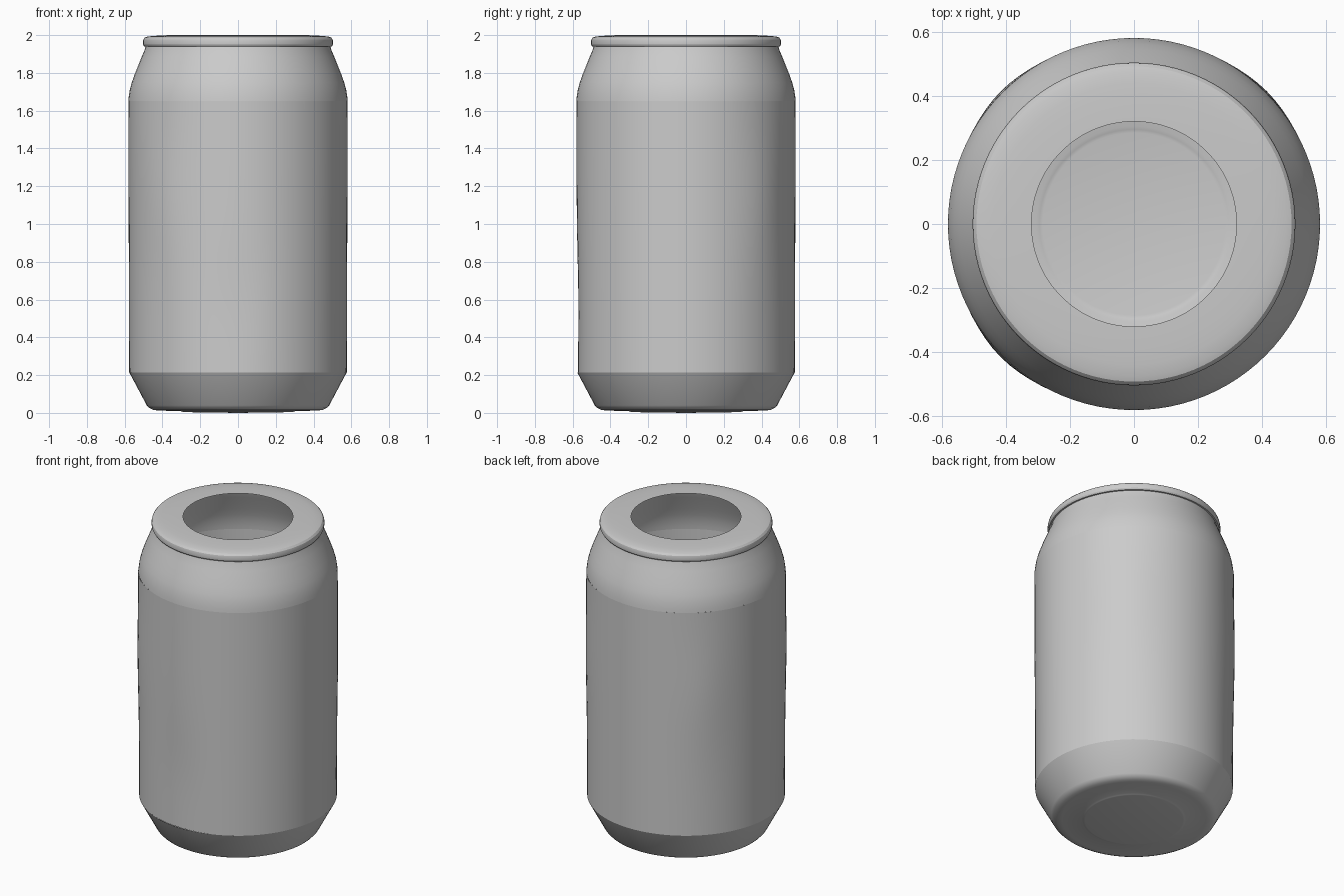
import bpy, bmesh, math

if "Cube" in bpy.data.objects:
    bpy.data.objects.remove(bpy.data.objects["Cube"])

SEG = 96

# Single flat colour
grey = bpy.data.materials.new("aluminium_grey")
grey.diffuse_color = (0.6, 0.6, 0.6, 1)
grey.use_nodes = True
grey.node_tree.nodes["Principled BSDF"].inputs["Base Color"].default_value = grey.diffuse_color


def angle_gap(a, b):
    return (a - b + math.pi) % (2 * math.pi) - math.pi


# Gentle bulges and dents of the thin wall: angle in degrees, height, depth
WOBBLES = [(45, 1.15, 0.007), (135, 1.1, 0.008), (225, 1.15, 0.009), (268, 0.55, -0.008)]


def wall_offset(ang, z):
    total = 0
    for deg, height, amount in WOBBLES:
        d = angle_gap(ang, math.radians(deg))
        total += amount * math.exp(-(d / 0.25) ** 2 - ((z - height) / 0.35) ** 2)
    return total


def lathe(name, profile, wobble=False):
    """Spin a (radius, height) profile, listed bottom to top on the outside."""
    bm = bmesh.new()
    rings = []
    for r, z in profile:
        if r == 0:
            rings.append([bm.verts.new((0, 0, z))] * SEG)
            continue
        ring = []
        for i in range(SEG):
            a = 2 * math.pi * i / SEG
            rr = r + (wall_offset(a, z) if wobble else 0)
            ring.append(bm.verts.new((rr * math.cos(a), rr * math.sin(a), z)))
        rings.append(ring)
    for lo, hi in zip(rings, rings[1:]):
        for i in range(SEG):
            j = (i + 1) % SEG
            quad = [lo[i], lo[j], hi[j], hi[i]]
            bm.faces.new(list(dict.fromkeys(quad)))
    mesh = bpy.data.meshes.new(name)
    bm.to_mesh(mesh)
    bm.free()
    ob = bpy.data.objects.new(name, mesh)
    bpy.context.collection.objects.link(ob)
    mesh.materials.append(grey)
    bpy.context.view_layer.objects.active = ob
    ob.select_set(True)
    bpy.ops.object.shade_smooth_by_angle(angle=math.radians(25))
    ob.select_set(False)
    return ob


# Base: shallow floor with a small step, foot and tapered lower wall
lathe("can_base", [(0, 0), (0.285, 0.004), (0.295, 0.006), (0.305, 0.010), (0.42, 0.012),
                   (0.45, 0.016), (0.47, 0.026), (0.483, 0.04), (0.576, 0.215)])

# Straight wall, slightly uneven
wall = [(0.576 + 0.005 * k / 24, 0.215 + 1.435 * k / 24) for k in range(25)]
lathe("can_wall", wall, wobble=True)

# Shoulder narrowing to the neck
lathe("can_shoulder", [(0.581, 1.65), (0.579, 1.67), (0.573, 1.71), (0.562, 1.75), (0.546, 1.795),
                       (0.528, 1.84), (0.51, 1.885), (0.495, 1.92), (0.489, 1.94)])

# Rolled rim and lid with a round opening
lathe("can_lid", [(0.489, 1.94), (0.498, 1.941), (0.503, 1.95), (0.504, 1.965), (0.501, 1.978),
                  (0.492, 1.988), (0.475, 1.993), (0.44, 1.996), (0.40, 1.999), (0.32, 2.0)])
